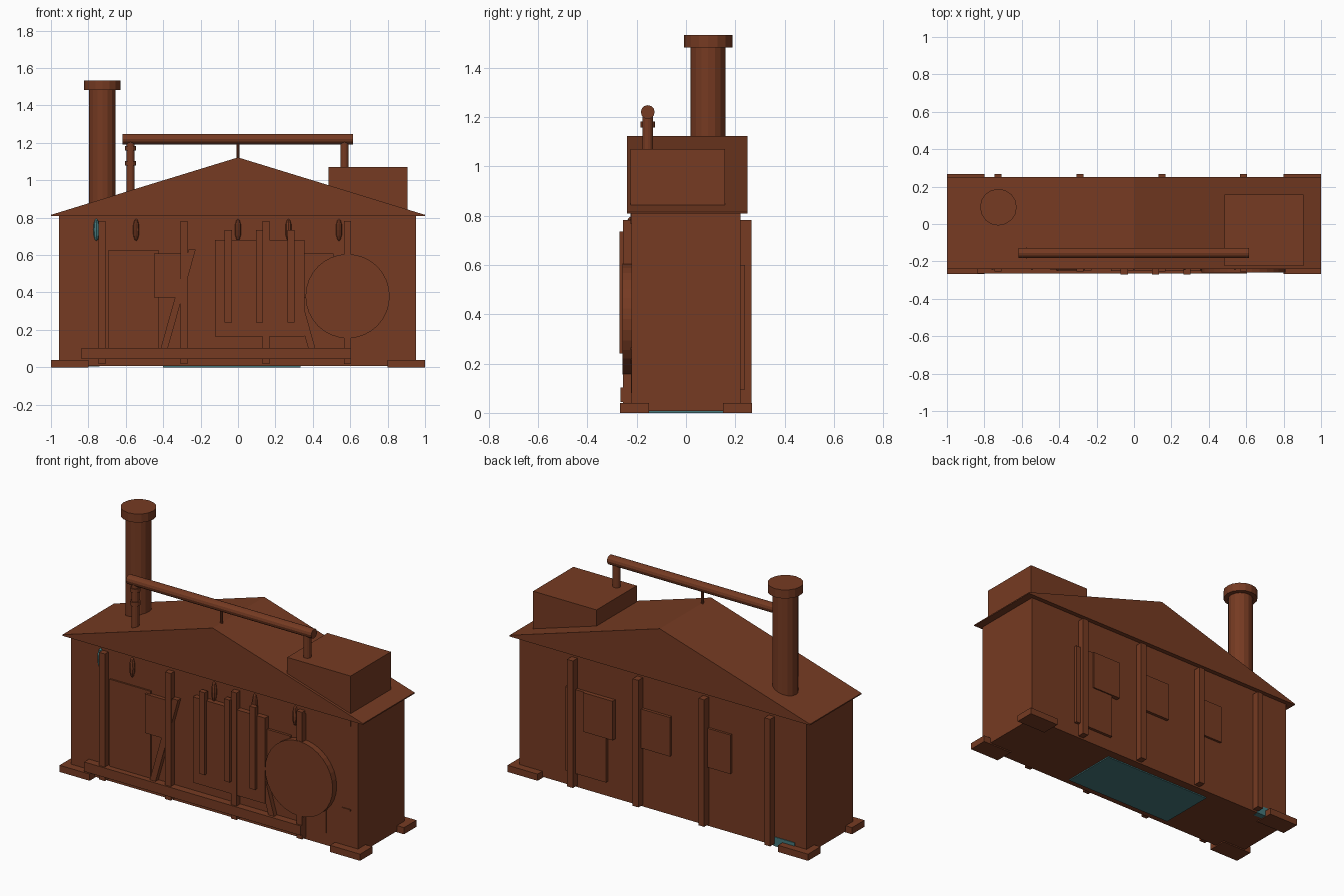
import bpy, bmesh, math
from mathutils import Vector

if "Cube" in bpy.data.objects:
    bpy.data.objects.remove(bpy.data.objects["Cube"])


def material(name, rgb):
    m = bpy.data.materials.new(name)
    m.diffuse_color = (*rgb, 1)
    m.use_nodes = True
    m.node_tree.nodes["Principled BSDF"].inputs["Base Color"].default_value = m.diffuse_color
    return m


RUST = material("rust_brown", (0.18, 0.043, 0.016))
TEAL = material("dull_teal", (0.06, 0.19, 0.2))


def finish(name, bm, mat=RUST):
    bmesh.ops.recalc_face_normals(bm, faces=bm.faces)
    me = bpy.data.meshes.new(name)
    bm.to_mesh(me)
    bm.free()
    me.materials.append(mat)
    ob = bpy.data.objects.new(name, me)
    bpy.context.collection.objects.link(ob)
    return ob


def box(name, x, y, z, mat=RUST):
    bm = bmesh.new()
    bmesh.ops.create_cube(bm, size=1)
    for v in bm.verts:
        v.co = [(r[0] + r[1]) / 2 + c * (r[1] - r[0]) for c, r in zip(v.co, (x, y, z))]
    return finish(name, bm, mat)


def rod(name, a, b, r, sides=12):
    a, b = Vector(a), Vector(b)
    bm = bmesh.new()
    bmesh.ops.create_cone(bm, cap_ends=True, segments=sides, radius1=r, radius2=r, depth=(b - a).length)
    ob = finish(name, bm)
    ob.location = (a + b) / 2
    ob.rotation_euler = (b - a).to_track_quat('Z', 'Y').to_euler()
    return ob


def extrude_xz(name, pts, y0, y1):
    bm = bmesh.new()
    f = bm.faces.new([bm.verts.new((x, y0, z)) for x, z in pts])
    g = bmesh.ops.extrude_face_region(bm, geom=[f])["geom"]
    bmesh.ops.translate(bm, vec=(0, y1 - y0, 0), verts=[v for v in g if isinstance(v, bmesh.types.BMVert)])
    return finish(name, bm)


# main shell and gable roof
box("walls", (-0.958, 0.953), (-0.22, 0.222), (0.007, 0.815))
extrude_xz("roof", [(-1, 0.808), (1, 0.808), (1, 0.815), (0, 1.122), (-1, 0.815)], -0.24, 0.25)

# floor plate and corner feet
box("floor_plate", (-0.4, 0.335), (-0.18, 0.17), (0, 0.007), TEAL)
for sx in (-1, 1):
    for sy in (-1, 1):
        box("corner_foot", sorted((sx * 0.8, sx)), sorted((sy * 0.15, sy * 0.268)), (0, 0.04))
box("corner_patch", (-0.88, -0.74), (0.19, 0.226), (0.005, 0.06), TEAL)

# wall posts, front and back
for x in (-0.727, -0.288, 0.15, 0.586):
    for y in ((-0.255, -0.2), (0.2, 0.266)):
        box("wall_post", (x - 0.019, x + 0.019), y, (0.018, 0.782))

# chimney with cap
rod("chimney", (-0.725, 0.09, 0.82), (-0.725, 0.09, 1.5), 0.071, 16)
rod("chimney_cap", (-0.725, 0.09, 1.482), (-0.725, 0.09, 1.533), 0.098, 16)

# roof vent box
box("vent_box", (0.485, 0.907), (-0.225, 0.158), (0.765, 1.07))

# overhead pipe with supports and collars
rod("roof_pipe", (-0.618, -0.155, 1.22), (0.615, -0.155, 1.22), 0.028)
rod("pipe_leg_left", (-0.575, -0.155, 0.9), (-0.575, -0.155, 1.22), 0.022)
rod("pipe_leg_right", (0.57, -0.155, 0.9), (0.57, -0.155, 1.22), 0.022)
rod("pipe_hanger", (0, -0.155, 1.1), (0, -0.155, 1.22), 0.008, 8)
for z in (1.09, 1.17):
    rod("pipe_collar", (-0.575, -0.155, z - 0.012), (-0.575, -0.155, z + 0.012), 0.029)

# front door, window shutters and gate with bars
box("front_door", (-0.695, -0.422), (-0.23, -0.21), (0.095, 0.625))
box("front_shutter_left", (-0.449, -0.28), (-0.243, -0.21), (0.372, 0.607))
box("front_shutter_right", (0.34, 0.51), (-0.235, -0.21), (0.372, 0.607))
box("gate", (-0.124, 0.356), (-0.252, -0.21), (0.165, 0.68))
for x in (-0.052, 0.115, 0.283):
    box("gate_bar", (x - 0.019, x + 0.019), (-0.27, -0.24), (0.24, 0.735))

# diagonal braces
for a, b in (((-0.395, 0.1), (-0.245, 0.63)), ((0.395, 0.1), (0.245, 0.63))):
    w = 0.019
    extrude_xz("brace", [(a[0] - w, a[1]), (a[0] + w, a[1]), (b[0] + w, b[1]), (b[0] - w, b[1])], -0.248, -0.21)

# round hatch and low rail
rod("round_hatch", (0.586, -0.21, 0.38), (0.586, -0.258, 0.38), 0.225, 32)
box("low_rail", (-0.838, 0.603), (-0.265, -0.215), (0.045, 0.102))

# small trim on the right of the front
box("trim_strip", (0.735, 0.743), (-0.224, -0.21), (0.08, 0.22))
box("trim_plate", (0.85, 0.905), (-0.226, -0.21), (0.255, 0.265))

# hanging lamps
for x in (-0.757, -0.545, 0, 0.27, 0.54):
    bm = bmesh.new()
    bmesh.ops.create_uvsphere(bm, u_segments=8, v_segments=6, radius=1)
    for v in bm.verts:
        v.co = (x + v.co.x * 0.017, -0.227 + v.co.y * 0.017, 0.735 + v.co.z * 0.06)
    finish("lamp", bm, TEAL if x < -0.7 else RUST)

# back door and shutters
box("back_door", (0.365, 0.635), (0.21, 0.24), (0.095, 0.6))
for x0, x1, y in ((0.315, 0.51, 0.248), (-0.06, 0.13, 0.24), (-0.46, -0.29, 0.236)):
    box("back_shutter", (x0, x1), (0.21, y), (0.365, 0.6))
